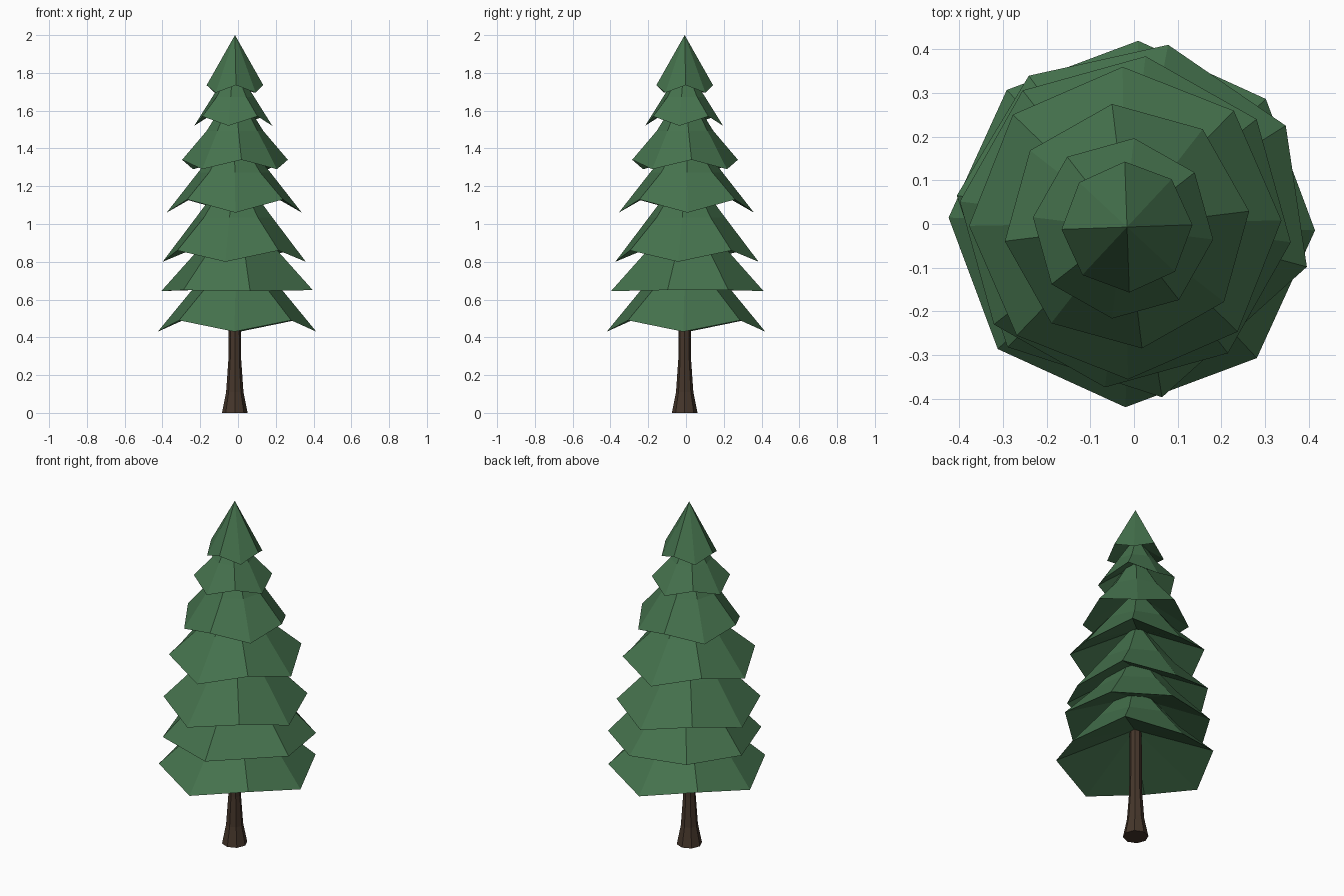
import bpy, bmesh, math

if "Cube" in bpy.data.objects:
    bpy.data.objects.remove(bpy.data.objects["Cube"])


def material(name, rgb):
    m = bpy.data.materials.new(name)
    m.diffuse_color = (*rgb, 1)
    m.use_nodes = True
    m.node_tree.nodes["Principled BSDF"].inputs["Base Color"].default_value = m.diffuse_color
    return m


GREEN = material("needles", (0.06, 0.17, 0.075))
BROWN = material("bark", (0.06, 0.037, 0.024))
OCTAGON = [i * 45 for i in range(8)]


def lathe(name, rings, mat):
    """Join rings of points (single points make tips) into a flat-faced solid."""
    bm = bmesh.new()
    loops = [[bm.verts.new(p) for p in ring] for ring in rings]
    for a, b in zip(loops, loops[1:]):
        n = max(len(a), len(b))
        for i in range(n):
            j = (i + 1) % n
            if len(b) == 1:
                bm.faces.new((a[i], a[j], b[0]))
            elif len(a) == 1:
                bm.faces.new((a[0], b[j], b[i]))
            else:
                bm.faces.new((a[i], a[j], b[j], b[i]))
    if len(loops[-1]) > 1:
        bm.faces.new(loops[-1])
    if len(loops[0]) > 1:
        bm.faces.new(loops[0][::-1])
    me = bpy.data.meshes.new(name)
    bm.to_mesh(me)
    bm.free()
    me.materials.append(mat)
    ob = bpy.data.objects.new(name, me)
    bpy.context.collection.objects.link(ob)
    return ob


def ring(cx, cy, r, z, turn=0.0, z_odd=None, angles=OCTAGON):
    """Ring of corners; odd corners may sit at another height."""
    pts = []
    for i, a in enumerate(angles):
        a = math.radians(a + turn)
        h = z if z_odd is None or i % 2 == 0 else z_odd
        pts.append((cx + r * math.cos(a), cy + r * math.sin(a), h))
    return pts


# Trunk with flared foot
profile = [(0.068, 0), (0.046, 0.11), (0.034, 0.28), (0.032, 0.72)]
lathe("trunk", [ring(-0.017, -0.007, r, z) for r, z in profile], BROWN)

# Branch tiers: centre x, y, rim radius, even z, odd z, turn, top radius, top z, corner angles
SEVEN = [32, 79, 126, 172, 225, 279, 345]
tiers = [
    (-0.005, 0.00, 0.420, 0.43, 0.49, -2, 0.08, 0.85, OCTAGON),
    (0.000, 0.008, 0.410, 0.65, 0.645, 0, 0.07, 1.05, SEVEN),
    (-0.020, 0.005, 0.382, 0.80, 0.86, -7, 0.05, 1.24, OCTAGON),
    (-0.020, 0.002, 0.358, 1.06, 1.13, 1, 0.05, 1.45, OCTAGON),
    (-0.016, -0.005, 0.282, 1.34, 1.29, 7, 0.04, 1.67, OCTAGON),
    (-0.025, -0.01, 0.208, 1.52, 1.57, -7, 0.03, 1.80, OCTAGON),
]
for k, (cx, cy, r, z0, z1, turn, rt, zt, ang) in enumerate(tiers):
    base = (z0 + z1) / 2
    hollow = [(cx, cy, base + 0.48 * (zt - base))]      # raised underside
    rim = ring(cx, cy, r, z0, turn, z1, ang)
    mid = ring(cx, cy, 0.47 * (r + rt), (base + zt) / 2, turn, None, ang)
    top = ring(cx, cy, rt, zt, turn, None, ang)
    lathe(f"branch_tier_{k + 1}", [hollow, rim, mid, top], GREEN)

# Pointed top tier
c = (-0.016, -0.007)
lathe("tree_top", [[(*c, 1.80)], ring(*c, 0.15, 1.735, 2, 1.695), [(*c, 2.0)]], GREEN)
